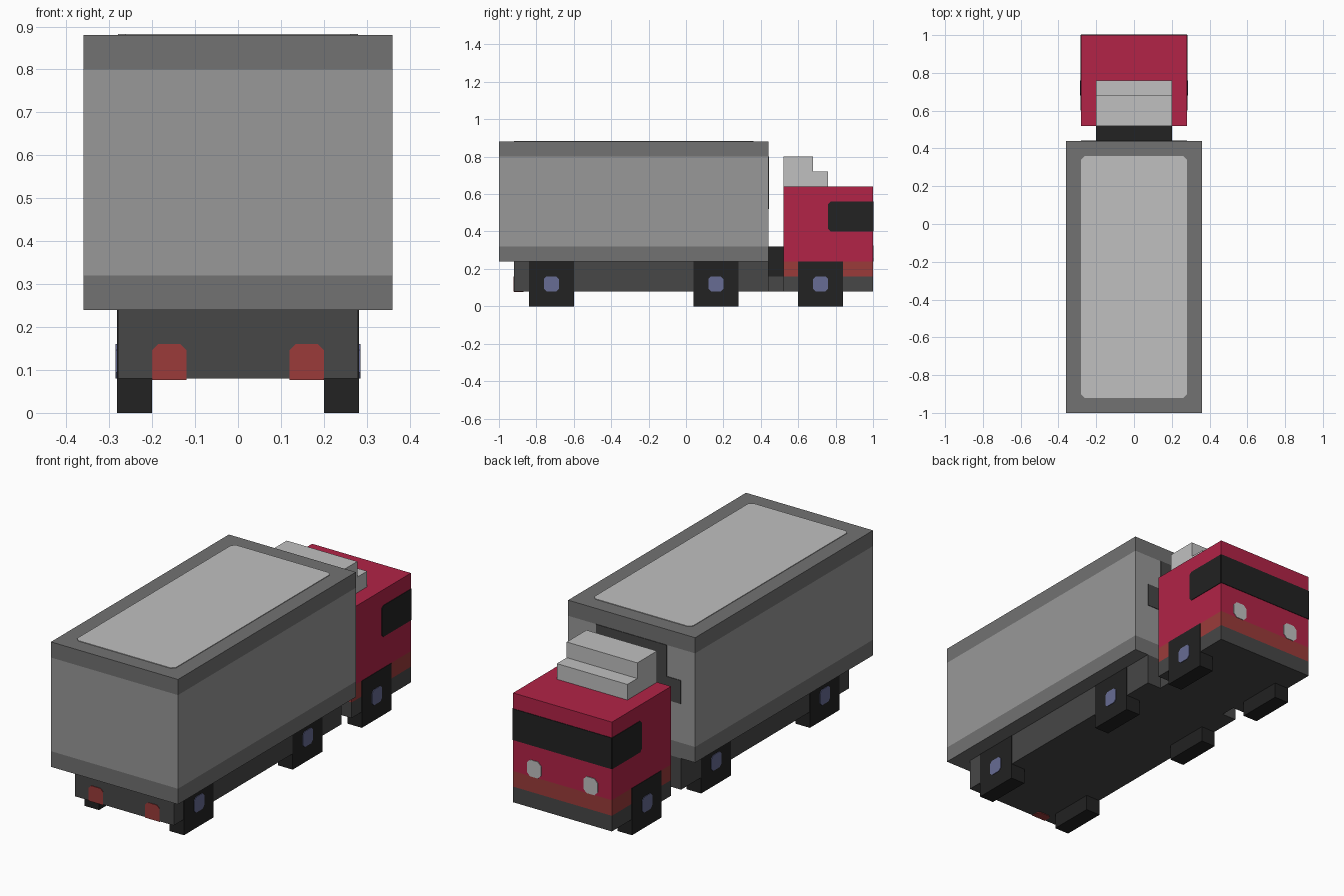
import bpy, bmesh
from mathutils import Vector

cube = bpy.data.objects.get("Cube")
if cube:
    bpy.data.objects.remove(cube, do_unlink=True)


def material(name, hex_code):
    srgb = [int(hex_code[i:i + 2], 16) / 255 for i in (0, 2, 4)]
    col = [c / 12.92 if c <= 0.04045 else ((c + 0.055) / 1.055) ** 2.4 for c in srgb] + [1]
    m = bpy.data.materials.new(name)
    m.diffuse_color = col
    m.use_nodes = True
    m.node_tree.nodes["Principled BSDF"].inputs["Base Color"].default_value = col
    return m


LIGHT = material("light grey", "C0C0C0")
PANEL = material("panel grey", "989898")
FRAME = material("frame grey", "727272")
DARK = material("dark grey", "474747")
BLACK = material("black", "222222")
RED = material("cab red", "B22347")
BRICK = material("brick red", "9B3B3A")
HUB = material("hub blue", "676C94")


def finish(name, bm, mats):
    bmesh.ops.recalc_face_normals(bm, faces=bm.faces)
    me = bpy.data.meshes.new(name)
    bm.to_mesh(me)
    bm.free()
    for m in mats:
        me.materials.append(m)
    ob = bpy.data.objects.new(name, me)
    bpy.context.collection.objects.link(ob)
    return ob


def box(name, lo, hi, mats, levels=(), rule=None):
    """Box from corner to corner, cut at heights, coloured per face by a rule on height."""
    lo, hi = Vector(lo), Vector(hi)
    bm = bmesh.new()
    bmesh.ops.create_cube(bm, size=1)
    for v in bm.verts:
        v.co = (lo + hi) / 2 + v.co * (hi - lo)
    for z in levels:
        bmesh.ops.bisect_plane(bm, geom=bm.verts[:] + bm.edges[:] + bm.faces[:],
                               plane_co=(0, 0, z), plane_no=(0, 0, 1))
    if rule:
        for f in bm.faces:
            f.material_index = rule(f.calc_center_median().z)
    return finish(name, bm, mats)


def plate(name, outline, axis, at, mat, side=1, t=0.003):
    """Thin painted plate: flat outline on the plane axis=at, raised towards side."""
    bm = bmesh.new()

    def place(p, d):
        c = list(p)
        c.insert(axis, d)
        return bm.verts.new(c)
    face = bm.faces.new([place(p, at) for p in outline])
    ext = bmesh.ops.extrude_face_region(bm, geom=[face])
    move = Vector((0, 0, 0))
    move[axis] = side * t
    for v in ext["geom"]:
        if isinstance(v, bmesh.types.BMVert):
            v.co += move
    return finish(name, bm, [mat])


def chamfered(u0, v0, u1, v1, c=0.014, corners=(1, 1, 1, 1)):
    """Rectangle outline with chosen corners cut: low-low, high-low, high-high, low-high."""
    pts = []
    data = [(u0, v0, (0, 1), (1, 0)), (u1, v0, (-1, 0), (0, 1)),
            (u1, v1, (0, -1), (-1, 0)), (u0, v1, (1, 0), (0, -1))]
    for on, (u, v, a, b) in zip(corners, data):
        if on:
            pts += [(u + a[0] * c, v + a[1] * c), (u + b[0] * c, v + b[1] * c)]
        else:
            pts.append((u, v))
    return pts


# Cargo box with dark bands at top and bottom
box("cargo_box", (-.36, -1, .24), (.36, .44, .88), [FRAME, PANEL], (.32, .8),
    lambda z: 1 if .33 < z < .79 and abs(z - .56) < .2 else 0)
plate("cargo_roof_panel", chamfered(-.28, -.92, .28, .36, .018), 2, .88, LIGHT)
plate("cargo_front_panel", [(-.28, .52), (.28, .52), (.28, .64), (.2, .64),
                            (.2, .8), (-.2, .8), (-.2, .64), (-.28, .64)], 1, .44, DARK)

# Chassis and coupling between cargo and cab
box("chassis", (-.28, -.92, .08), (.28, .44, .25), [DARK])
box("coupling_beam", (-.2, .43, .08), (.2, .53, .16), [DARK])
box("coupling_block", (-.2, .43, .16), (.2, .53, .32), [BLACK])

# Cab: bumper, lower stripe and body in one banded box
box("cab", (-.28, .52, .08), (.28, 1, .64), [DARK, BRICK, RED], (.16, .24),
    lambda z: 0 if z < .16 else 1 if z < .24 else 2)
plate("windscreen", [(-.28, .4), (.28, .4), (.28, .56), (-.28, .56)], 1, 1, BLACK)

# Stepped roof deflector
plate("roof_deflector", [(.52, .64), (.76, .64), (.76, .72), (.68, .72), (.68, .8), (.52, .8)],
      0, -.2, LIGHT, t=.4)

# Parts repeated on both sides
for s, side in ((1, "left"), (-1, "right")):
    plate(side + "_window", chamfered(.76, .4, 1, .56, corners=(1, 0, 0, 1)),
          0, .28 * s, BLACK, s)
    plate(side + "_headlight", chamfered(.16 * s - .04, .24, .16 * s + .04, .325, .018),
          1, 1, LIGHT)
    plate(side + "_tail_light", chamfered(.16 * s - .04, .08, .16 * s + .04, .16,
                                          corners=(0, 0, 1, 1)), 1, -.92, BRICK, -1)
    plate(side + "_tail_light_underside", chamfered(.16 * s - .04, -.92, .16 * s + .04, -.87,
                                                    corners=(0, 0, 1, 1)), 2, .08, BRICK, -1)
    for y, row in ((-.72, "rear"), (.16, "middle"), (.72, "front")):
        xs = sorted((.2 * s, .282 * s))
        box(f"{row}_{side}_wheel", (xs[0], y - .12, 0), (xs[1], y + .12, .24), [BLACK])
        plate(f"{row}_{side}_hub", chamfered(y - .04, .08, y + .04, .16),
              0, .282 * s, HUB, s)
